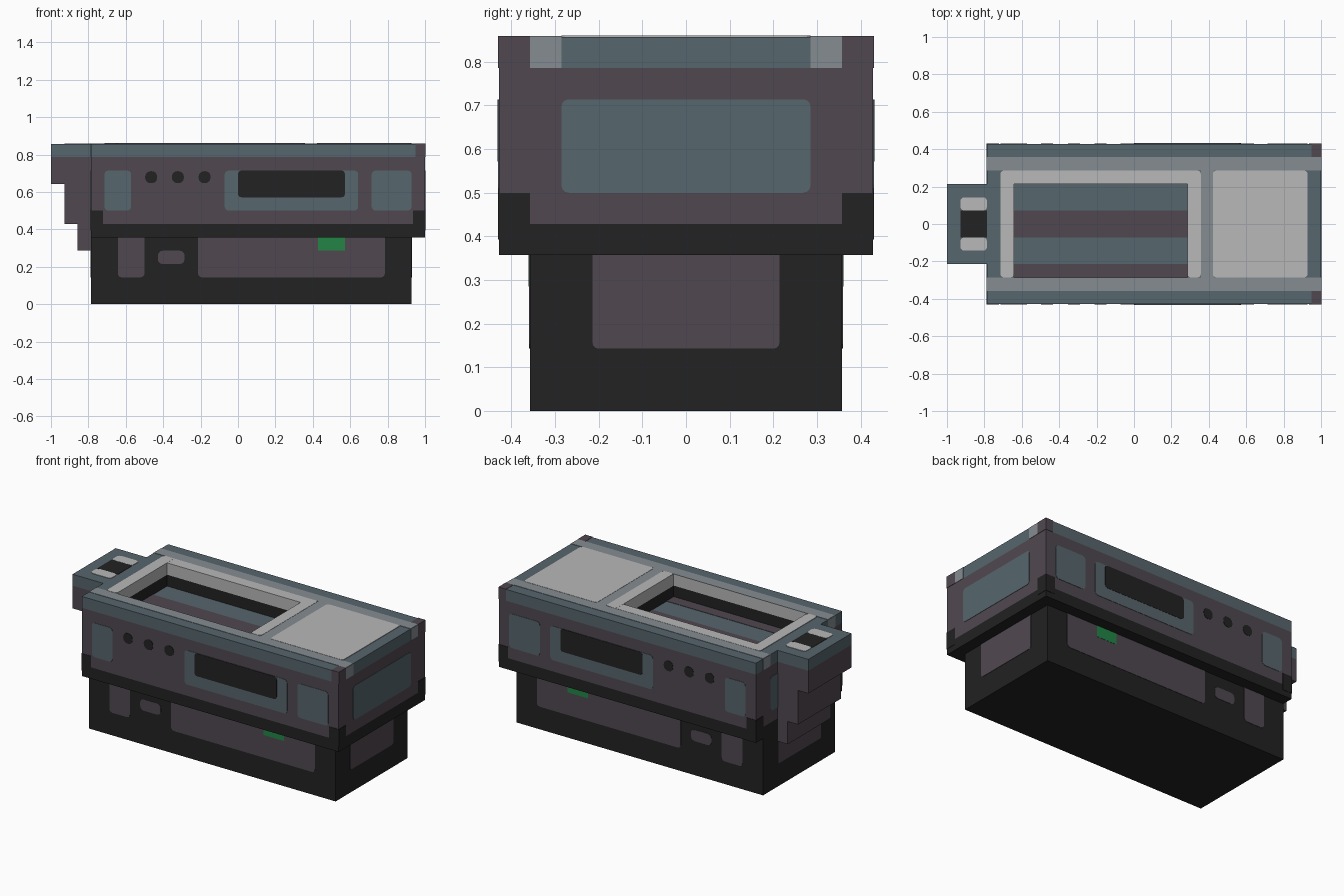
import bpy, bmesh, math

if "Cube" in bpy.data.objects:
    bpy.data.objects.remove(bpy.data.objects["Cube"])

U = 1 / 14                      # the model sits on a grid of 1/14 unit


def material(name, rgb):
    m = bpy.data.materials.new(name)
    lin = [(c / 255 / 12.92) if c < 11 else ((c / 255 + 0.055) / 1.055) ** 2.4 for c in rgb]
    m.diffuse_color = (*lin, 1)
    m.use_nodes = True
    m.node_tree.nodes["Principled BSDF"].inputs["Base Color"].default_value = m.diffuse_color
    return m


MATS = {n: material(n, c) for n, c in {
    "slate": (86, 102, 109), "mauve": (80, 72, 80), "black": (34, 34, 34),
    "light_grey": (184, 184, 184), "mid_grey": (133, 140, 145), "green": (35, 132, 70)}.items()}


def finish(name, bm, *mats):
    bmesh.ops.recalc_face_normals(bm, faces=bm.faces[:])
    me = bpy.data.meshes.new(name)
    bm.to_mesh(me)
    bm.free()
    for m in mats:
        me.materials.append(MATS[m])
    ob = bpy.data.objects.new(name, me)
    bpy.context.collection.objects.link(ob)
    return ob


def prism(name, base, top, mat):
    """Closed solid between two matching outlines."""
    bm = bmesh.new()
    a = [bm.verts.new(p) for p in base]
    b = [bm.verts.new(p) for p in top]
    bm.faces.new(a)
    bm.faces.new(b)
    for i in range(len(a)):
        j = (i + 1) % len(a)
        bm.faces.new((a[i], a[j], b[j], b[i]))
    return finish(name, bm, mat)


def rect(x0, x1, y0, y1):
    return [(x0 * U, y0 * U), (x1 * U, y0 * U), (x1 * U, y1 * U), (x0 * U, y1 * U)]


def box(name, x0, x1, y0, y1, z0, z1, mat):
    o = rect(x0, x1, y0, y1)
    return prism(name, [(*p, z0 * U) for p in o], [(*p, z1 * U) for p in o], mat)


def plate(name, axis, at, u0, u1, v0, v1, mat, r=0.0, lift=0.03, side=1):
    """Thin painted panel on a plane; sizes in grid units, r rounds the corners."""
    if r:
        out = []
        for k, (cu, cv) in enumerate(((u1 - r, v1 - r), (u0 + r, v1 - r), (u0 + r, v0 + r), (u1 - r, v0 + r))):
            for s in range(4):
                t = math.pi / 2 * (k + s / 3)
                out.append(((cu + r * math.cos(t)) * U, (cv + r * math.sin(t)) * U))
    else:
        out = rect(u0, u1, v0, v1)

    def place(p, d):
        if axis == "x":
            return (d, p[0], p[1])
        return (p[0], d, p[1]) if axis == "y" else (p[0], p[1], d)
    d0, d1 = side * at * U, side * (at + lift) * U
    return prism(name, [place(p, d0) for p in out], [place(p, d1) for p in out], mat)


# Lower base
box("lower_base", -11, 13, -5, 5, 0, 5, "black")

# Upper body: stacked colour bands outside, open tray inside
bm = bmesh.new()
outer, inner = rect(-11, 14, -6, 6), rect(-9, 4, -4, 3)
loops = [[bm.verts.new((*p, z * U)) for p in o] for o, z in (
    (outer, 5), (outer, 6), (outer, 11), (outer, 12), (inner, 12), (inner, 11), (inner, 10))]
bm.faces.new(loops[0]).material_index = 2
bm.faces.new(loops[-1]).material_index = 0
for a, b, mi in zip(loops, loops[1:], (2, 1, 0, 0, 3, 2)):
    for i in range(4):
        j = (i + 1) % 4
        bm.faces.new((a[i], a[j], b[j], b[i])).material_index = mi
finish("upper_body", bm, "slate", "mauve", "black", "light_grey")

# Tray floor stripes
for i, (y0, y1) in enumerate(((-1, 1), (-4, -3))):
    plate(f"tray_stripe_{i}", "z", 10, -9, 4, y0, y1, "mauve")

# Top deck panels
for y0, y1 in ((-5, -4), (4, 5)):
    plate("deck_side_stripe", "z", 12, -11, 14, y0, y1, "mid_grey")
    # stripe ends folding over the two end walls
    plate("stripe_end_right", "x", 14, y0, y1, 11, 12, "mid_grey")
    plate("stripe_end_left", "x", 11, y0, y1, 11, 12, "mid_grey", side=-1)
plate("deck_cross_bar", "z", 12, 5, 6, -4, 4, "mid_grey")
plate("deck_panel", "z", 12, 5.9, 13, -4, 4, "light_grey", r=0.25, lift=0.05)
plate("tray_rim_left", "z", 12, -10, -9, -4, 4, "light_grey", r=0.25, lift=0.05)
plate("tray_rim_right", "z", 12, 4, 5, -4, 4, "light_grey", r=0.25, lift=0.05)
plate("tray_rim_back", "z", 12, -9.4, 4.4, 3, 4, "light_grey", lift=0.045)

# Stepped bracket on the left end
steps = [(-11, 4), (-12, 4), (-12, 6), (-13, 6), (-13, 9), (-14, 9), (-14, 11), (-11, 11)]
prism("bracket_steps", [(x * U, -3 * U, z * U) for x, z in steps],
      [(x * U, 3 * U, z * U) for x, z in steps], "mauve")
box("bracket_cap", -14, -11, -3, 3, 11, 12, "slate")
plate("bracket_slot", "z", 12, -13, -11, -1, 1, "black")
for y0 in (-2, 1):
    plate("bracket_pad", "z", 12, -13, -11, y0, y0 + 1, "light_grey", r=0.3, lift=0.04)

# Details repeated on the front and back walls
for s, tag in ((-1, "front"), (1, "back")):
    # body windows
    for i, (u0, u1) in enumerate(((-10, -8), (-1, 9), (10, 13))):
        plate(f"{tag}_panel_{i}", "y", 6, u0, u1, 7, 10, "slate", r=0.3, side=s)
    plate(f"{tag}_window", "y", 6, 0, 8, 8, 10, "black", r=0.25, lift=0.05, side=s)
    for i in range(3):
        c = -6.5 + 2 * i
        plate(f"{tag}_porthole_{i}", "y", 6, c - 0.45, c + 0.45, 9.05, 9.95, "black", r=0.4, side=s)
    # base panels run up under the overhang
    for i, (u0, u1) in enumerate(((-9, -7), (-3, 11))):
        plate(f"{tag}_base_panel_{i}", "y", 5, u0, u1, 2, 5.5, "mauve", r=0.3, side=s)
    plate(f"{tag}_base_slot", "y", 5, -6, -4, 3, 4, "mauve", r=0.35, side=s)
    plate(f"{tag}_green_light", "y", 5, 6, 8, 4, 5, "green", lift=0.05, side=s)
    # corner caps, top right and along the lower edge
    ya, yb = sorted((5 * s, 6.03 * s))
    box(f"{tag}_top_corner", 13.3, 14.03, ya, yb, 11, 12.03, "mauve")
    box(f"{tag}_foot_corner_right", 13.1, 14.03, ya, yb, 5.5, 7, "black")
    box(f"{tag}_foot_corner_left", -11.03, -10.1, ya, yb, 5.5, 7, "black")

# End wall panels
plate("right_end_panel", "x", 14, -4, 4, 7, 10, "slate", r=0.25)
plate("left_end_panel", "x", 11, -4, 4, 7, 10, "slate", r=0.25, side=-1)
plate("right_base_panel", "x", 13, -3, 3, 2, 5.5, "mauve", r=0.2)
plate("left_base_panel", "x", 11, -3, 3, 2, 5, "mauve", side=-1)
